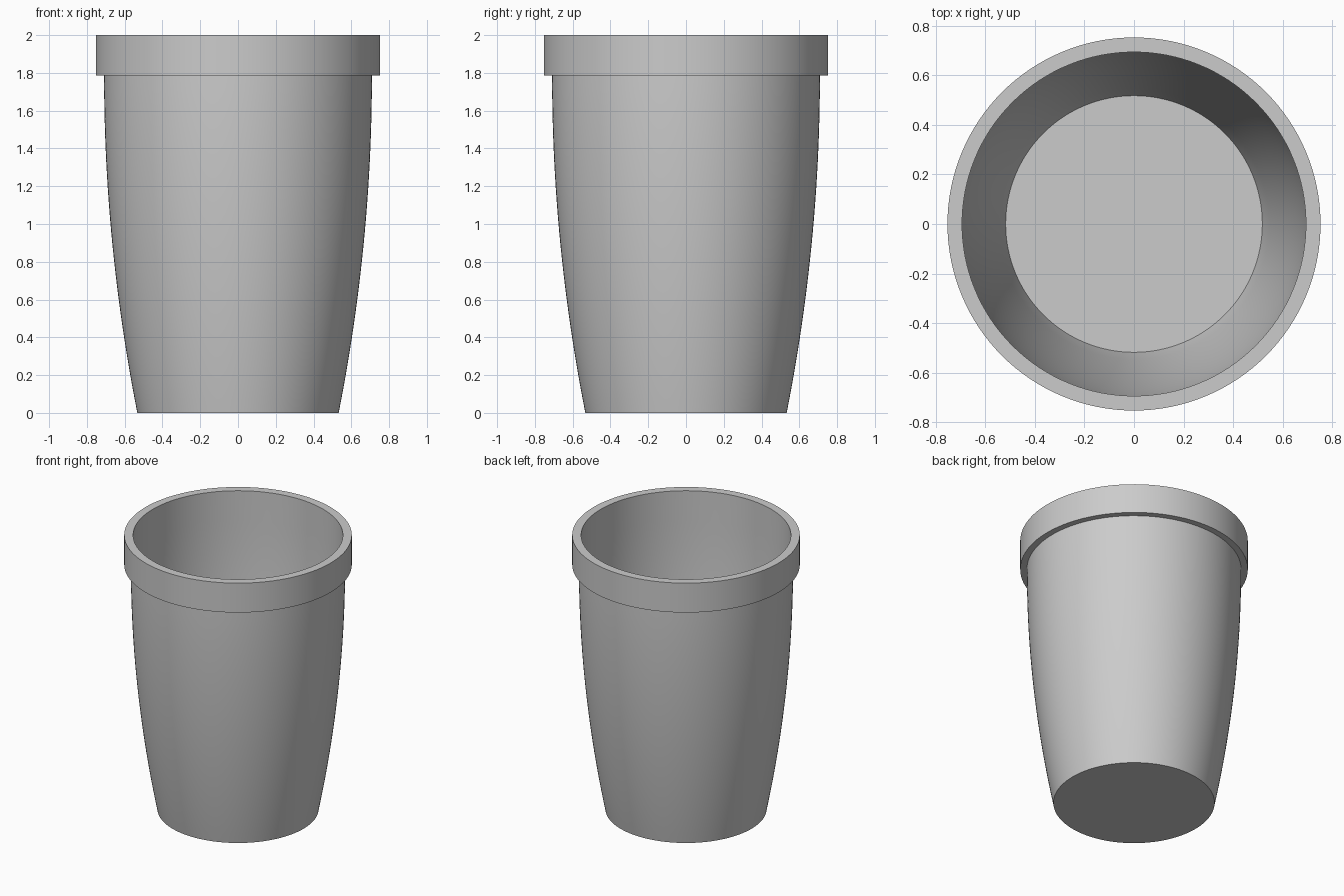
import bpy, bmesh, math

cube = bpy.data.objects.get("Cube")
if cube:
    bpy.data.objects.remove(cube)

SEGMENTS = 128
WALL = 0.015
RIM_BASE, TOP = 1.785, 2.0
BASE_R, NECK_R = 0.533, 0.709

grey = bpy.data.materials.new("plain grey")
grey.use_nodes = True
colour = (0.6, 0.6, 0.6, 1)
grey.diffuse_color = colour
grey.node_tree.nodes["Principled BSDF"].inputs["Base Color"].default_value = colour


def wall_radius(z):
    # Flares quickly near the base, then straightens towards the rim
    t = min(z / RIM_BASE, 1)
    return BASE_R + (NECK_R - BASE_R) * (1 - (1 - t) ** 2)


def lathe(name, profile):
    # Spin a closed (radius, height) profile; points on the axis become one vertex
    bm = bmesh.new()
    verts = [bm.verts.new((r, 0, z)) for r, z in profile]
    edges = [bm.edges.new(pair) for pair in zip(verts, verts[1:])]
    bmesh.ops.spin(bm, geom=verts + edges, cent=(0, 0, 0), axis=(0, 0, 1),
                   angle=math.tau, steps=SEGMENTS, use_duplicate=False)
    bmesh.ops.remove_doubles(bm, verts=bm.verts, dist=0.0001)
    bmesh.ops.recalc_face_normals(bm, faces=bm.faces)
    mesh = bpy.data.meshes.new(name)
    bm.to_mesh(mesh)
    bm.free()
    obj = bpy.data.objects.new(name, mesh)
    bpy.context.collection.objects.link(obj)
    mesh.materials.append(grey)
    bpy.ops.object.select_all(action="DESELECT")
    obj.select_set(True)
    bpy.context.view_layer.objects.active = obj
    bpy.ops.object.shade_smooth_by_angle(angle=math.radians(30))
    return obj


# Pot: underside, curved outer wall, overhanging rim, thin inner wall, floor
heights = [RIM_BASE * i / 24 for i in range(25)]
outer = [(wall_radius(z), z) for z in heights]
rim = [(0.753, RIM_BASE), (0.753, TOP), (NECK_R - WALL, TOP)]
inner = [(wall_radius(z) - WALL, max(z, WALL)) for z in reversed(heights)]
lathe("pot", [(0, 0)] + outer + rim + inner + [(0, WALL)])
